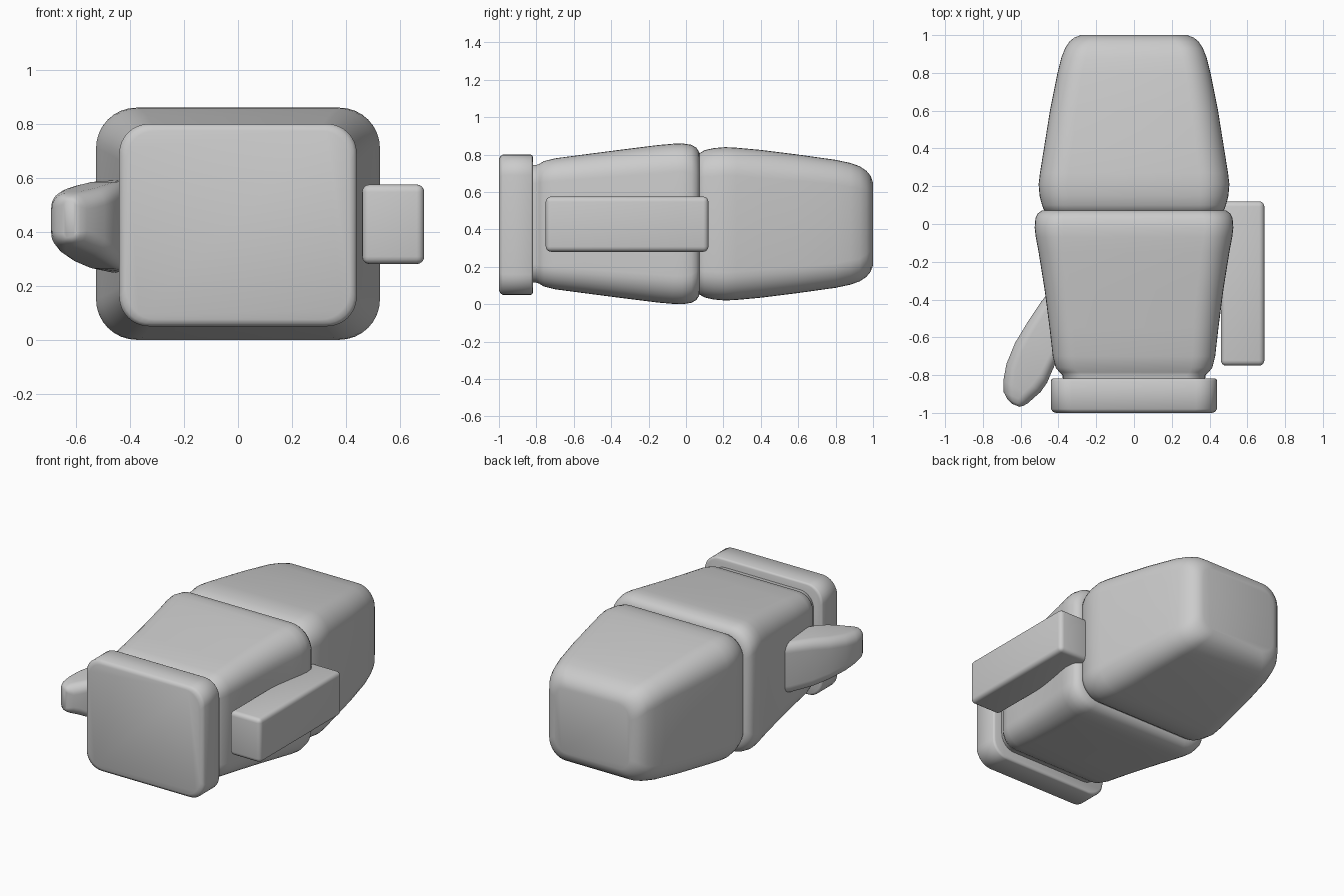
import bpy, bmesh
from math import cos, sin, pi
from mathutils import Vector


def rounded_rect(hw, hh, r, n=8):
    """Points of a rounded rectangle, counter-clockwise."""
    r = min(r, hw * 0.98, hh * 0.98)
    pts = []
    for k, (sx, sy) in enumerate(((1, 1), (-1, 1), (-1, -1), (1, -1))):
        for i in range(n + 1):
            a = (k + i / n) * pi / 2
            pts.append((sx * (hw - r) + r * cos(a), sy * (hh - r) + r * sin(a)))
    return pts


def loft(name, sections, angle=50):
    """Skin rounded rectangles given as (centre, width direction, half width, half height, radius)."""
    bm = bmesh.new()
    rings = []
    for c, u, hw, hh, r in sections:
        rings.append([bm.verts.new(Vector(c) + Vector(u).normalized() * a + Vector((0, 0, b)))
                      for a, b in rounded_rect(hw, hh, r)])
    for p, q in zip(rings, rings[1:]):
        for i in range(len(p)):
            j = (i + 1) % len(p)
            bm.faces.new((p[i], p[j], q[j], q[i]))
    bm.faces.new(rings[0])
    bm.faces.new(rings[-1])
    bmesh.ops.recalc_face_normals(bm, faces=bm.faces)
    return finish(name, bm, angle)


def finish(name, bm, angle):
    me = bpy.data.meshes.new(name)
    bm.to_mesh(me)
    bm.free()
    ob = bpy.data.objects.new(name, me)
    bpy.context.collection.objects.link(ob)
    bpy.ops.object.select_all(action='DESELECT')
    bpy.context.view_layer.objects.active = ob
    ob.select_set(True)
    bpy.ops.object.shade_smooth_by_angle(angle=angle * pi / 180)
    return ob


def body_loft(name, profile):
    """Loft along y from (y, half width, half height, corner radius)."""
    return loft(name, [((0, y, 0.43), (1, 0, 0), w, h, r) for y, w, h, r in profile])


# front body, with the narrow neck behind the plate
body_loft("front_body", [
    (-0.86, 0.375, 0.315, 0.10), (-0.80, 0.378, 0.315, 0.10), (-0.785, 0.395, 0.32, 0.10),
    (-0.76, 0.415, 0.335, 0.11), (-0.70, 0.43, 0.35, 0.12), (-0.55, 0.447, 0.37, 0.13),
    (-0.35, 0.473, 0.396, 0.14), (-0.15, 0.505, 0.421, 0.15), (-0.07, 0.52, 0.428, 0.15),
    (-0.02, 0.526, 0.43, 0.15), (0.03, 0.522, 0.422, 0.15), (0.055, 0.51, 0.407, 0.15),
    (0.07, 0.49, 0.385, 0.14), (0.075, 0.46, 0.36, 0.13)])

# rear body
body_loft("rear_body", [
    (0.05, 0.44, 0.34, 0.12), (0.068, 0.475, 0.375, 0.13), (0.10, 0.487, 0.394, 0.14),
    (0.15, 0.50, 0.405, 0.15), (0.21, 0.505, 0.41, 0.15), (0.27, 0.498, 0.407, 0.15),
    (0.40, 0.477, 0.395, 0.15), (0.60, 0.445, 0.37, 0.14), (0.80, 0.405, 0.342, 0.13),
    (0.88, 0.385, 0.325, 0.13), (0.93, 0.365, 0.307, 0.12), (0.965, 0.343, 0.283, 0.12),
    (0.988, 0.315, 0.255, 0.11), (1.0, 0.28, 0.22, 0.09)])

# front plate with softened rims
loft("front_plate", [((0, y, 0.425), (1, 0, 0), 0.44 - d, 0.375 - d, 0.11) for y, d in (
    (-1.0, 0.025), (-0.993, 0.01), (-0.98, 0.0), (-0.83, 0.0), (-0.822, 0.004), (-0.818, 0.012))])

# straight block on the right side
bm = bmesh.new()
bmesh.ops.create_cube(bm, size=1)
bmesh.ops.scale(bm, vec=(0.23, 0.87, 0.295), verts=bm.verts)
bmesh.ops.translate(bm, vec=(0.575, -0.315, 0.428), verts=bm.verts)
bmesh.ops.bevel(bm, geom=bm.edges[:], offset=0.028, segments=4, profile=0.5, affect='EDGES')
finish("side_block", bm, 50)

# swept fin on the left side: outer point, inner point, half height, height centre
fin = [((-0.38, -0.27), (-0.28, -0.58), 0.17, 0.42),
       ((-0.49, -0.41), (-0.39, -0.68), 0.17, 0.42),
       ((-0.57, -0.53), (-0.43, -0.77), 0.16, 0.425),
       ((-0.63, -0.63), (-0.46, -0.84), 0.142, 0.43),
       ((-0.675, -0.74), (-0.495, -0.89), 0.122, 0.437),
       ((-0.692, -0.83), (-0.53, -0.92), 0.108, 0.442),
       ((-0.69, -0.89), (-0.56, -0.948), 0.097, 0.445),
       ((-0.672, -0.925), (-0.585, -0.962), 0.085, 0.446),
       ((-0.645, -0.952), (-0.605, -0.968), 0.07, 0.447)]
sections = []
for o, i, hh, z in fin:
    o, i = Vector((*o, z)), Vector((*i, z))
    hw = (o - i).length / 2
    sections.append(((o + i) / 2, o - i, hw, hh, min(0.06, hw * 0.8)))
loft("side_fin", sections, 60)
